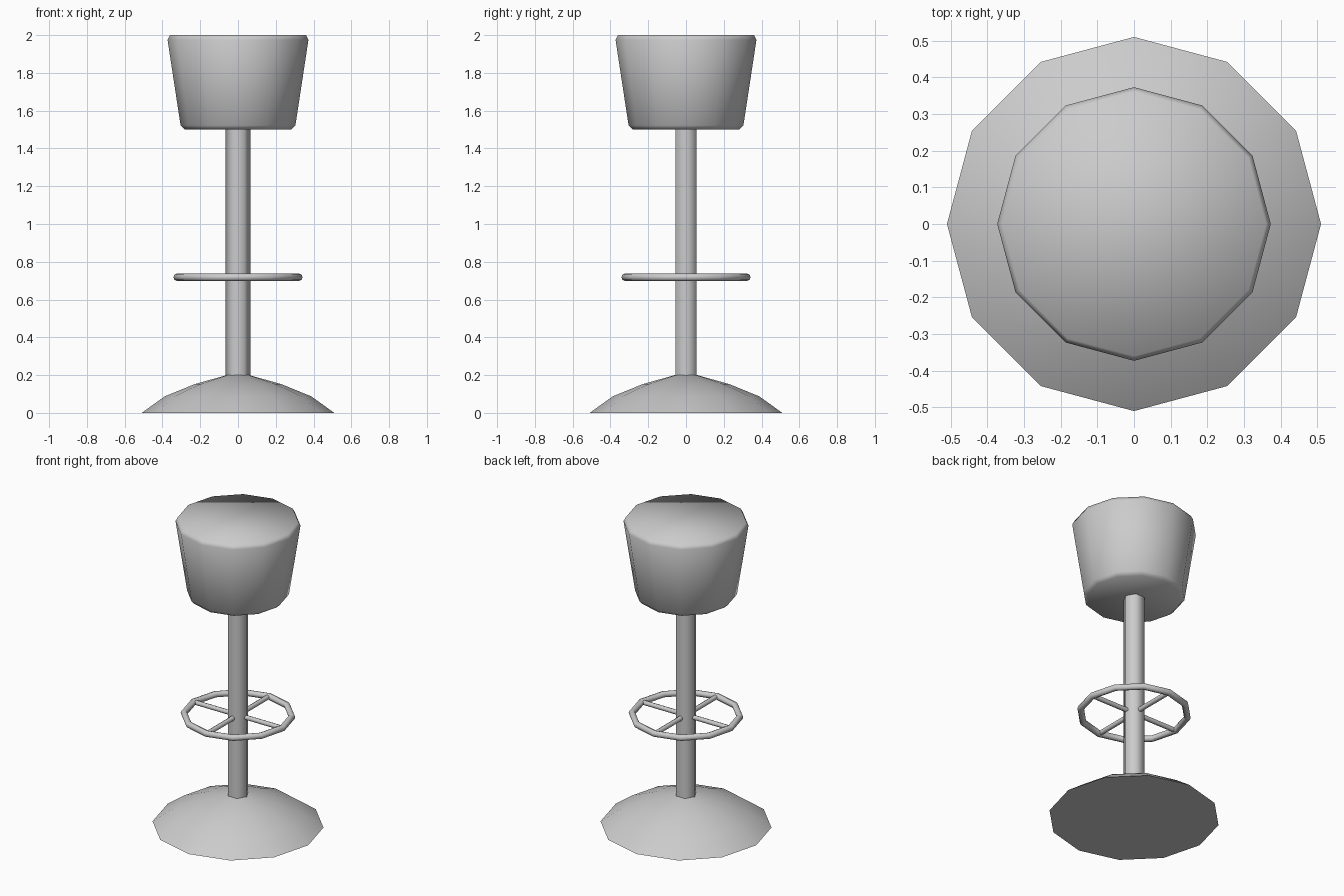
import bpy, math

cube = bpy.data.objects.get("Cube")
if cube:
    bpy.data.objects.remove(cube)

grey = bpy.data.materials.new("light_grey")
grey.use_nodes = True
colour = (0.6, 0.6, 0.6, 1)
grey.diffuse_color = colour
grey.node_tree.nodes["Principled BSDF"].inputs["Base Color"].default_value = colour


def lathe(name, profile, sides, closed=False, sharp_angle=180):
    """Turn a (radius, height) profile about z; cap the ends unless it is closed."""
    n = len(profile)
    verts = []
    for s in range(sides):
        a = math.tau * s / sides
        verts += [(r * math.cos(a), r * math.sin(a), z) for r, z in profile]
    faces = []
    for s in range(sides):
        t = (s + 1) % sides
        for i in range(n if closed else n - 1):
            j = (i + 1) % n
            faces.append((s * n + i, t * n + i, t * n + j, s * n + j))
    if not closed:
        faces.append([s * n for s in reversed(range(sides))])
        faces.append([s * n + n - 1 for s in range(sides)])
    mesh = bpy.data.meshes.new(name)
    mesh.from_pydata(verts, [], faces)
    mesh.materials.append(grey)
    obj = bpy.data.objects.new(name, mesh)
    bpy.context.collection.objects.link(obj)
    bpy.ops.object.select_all(action='DESELECT')
    obj.select_set(True)
    bpy.context.view_layer.objects.active = obj
    bpy.ops.object.shade_smooth_by_angle(angle=math.radians(sharp_angle))
    return obj


# Domed foot with a flat underside
lathe("base", [(0.51, 0), (0.387, 0.088), (0.23, 0.152), (0.06, 0.2)], 12, sharp_angle=50)

# Six-sided column
lathe("pole", [(0.065, 0.18), (0.065, 1.52)], 6, sharp_angle=70)

# Tapered seat with softened rims
lathe("seat", [(0.283, 1.5), (0.304, 1.522), (0.373, 1.975), (0.36, 2.0)], 12)

# Foot ring
tube = [(0.322 + 0.02 * math.cos(math.tau * k / 8),
         0.718 + 0.02 * math.sin(math.tau * k / 8)) for k in range(8)]
lathe("foot_ring", tube, 12, closed=True)

# Four spokes from the pole to the ring
for k, side in enumerate(("left", "back", "right", "front")):
    spoke = lathe(side + "_spoke", [(0.015, 0.04), (0.015, 0.318)], 8, sharp_angle=60)
    spoke.rotation_euler = (0, math.pi / 2, k * math.pi / 2)
    spoke.location.z = 0.718
